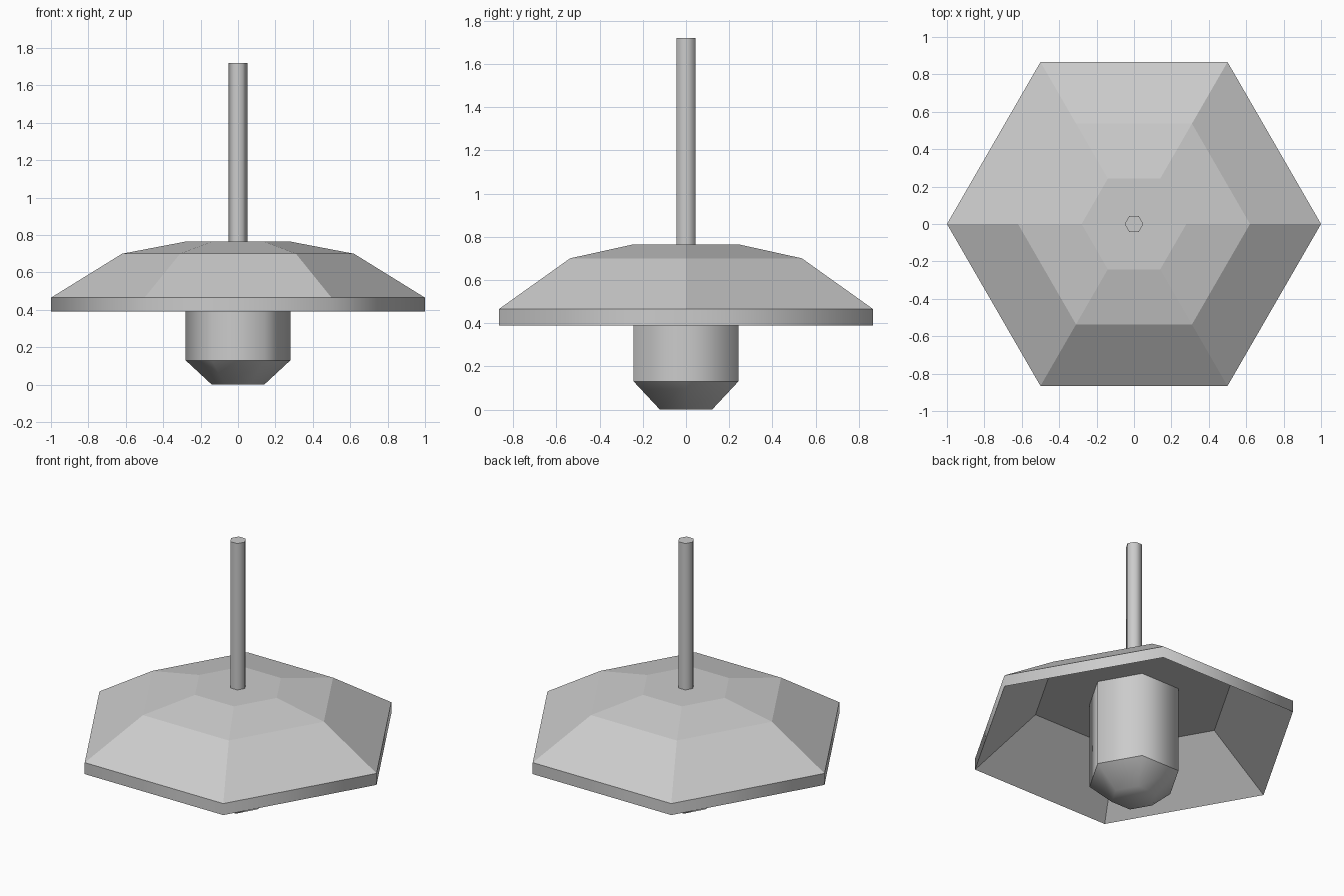
import bpy
import bmesh
from math import cos, sin, tau

SIDES = 6

cube = bpy.data.objects.get("Cube")
if cube:
    bpy.data.objects.remove(cube, do_unlink=True)

# Single painted-metal colour
grey = bpy.data.materials.new("light_grey")
grey.use_nodes = True
colour = (0.6, 0.6, 0.6, 1)
grey.diffuse_color = colour
grey.node_tree.nodes["Principled BSDF"].inputs["Base Color"].default_value = colour


def hex_lathe(name, profile, smooth_bands, smooth_start=False):
    """Closed six-sided solid from (radius, height) points, bottom to top outside."""
    bm = bmesh.new()
    rings = [[bm.verts.new((r * cos(tau * i / SIDES), r * sin(tau * i / SIDES), z))
              for i in range(SIDES)] for r, z in profile]
    for band, (low, high) in enumerate(zip(rings, rings[1:])):
        for i in range(SIDES):
            j = (i + 1) % SIDES
            face = bm.faces.new((low[i], low[j], high[j], high[i]))
            face.smooth = band in smooth_bands
            # Keep the creases between bands crisp
            for ring, soft in ((low, smooth_start and band == 0), (high, False)):
                bm.edges.get((ring[i], ring[j])).smooth = soft
    start = bm.faces.new(rings[0][::-1])
    start.smooth = smooth_start
    bm.faces.new(rings[-1])
    bmesh.ops.recalc_face_normals(bm, faces=bm.faces)
    mesh = bpy.data.meshes.new(name)
    bm.to_mesh(mesh)
    bm.free()
    mesh.materials.append(grey)
    obj = bpy.data.objects.new(name, mesh)
    bpy.context.collection.objects.link(obj)
    return obj


# Hollow shade: ceiling, inner slope, upright rim, outer slope, shallow crown
hex_lathe("lamp_shade",
          [(0.62, 0.69), (1, 0.39), (1, 0.465), (0.62, 0.7), (0.28, 0.765)], {1})

# Bulb with tapered tip, hanging from the ceiling of the shade
hex_lathe("bulb", [(0.14, 0), (0.28, 0.13), (0.28, 0.69)], {0, 1}, smooth_start=True)

# Hanging rod
hex_lathe("hanging_rod", [(0.05, 0.765), (0.05, 1.72)], {0})
